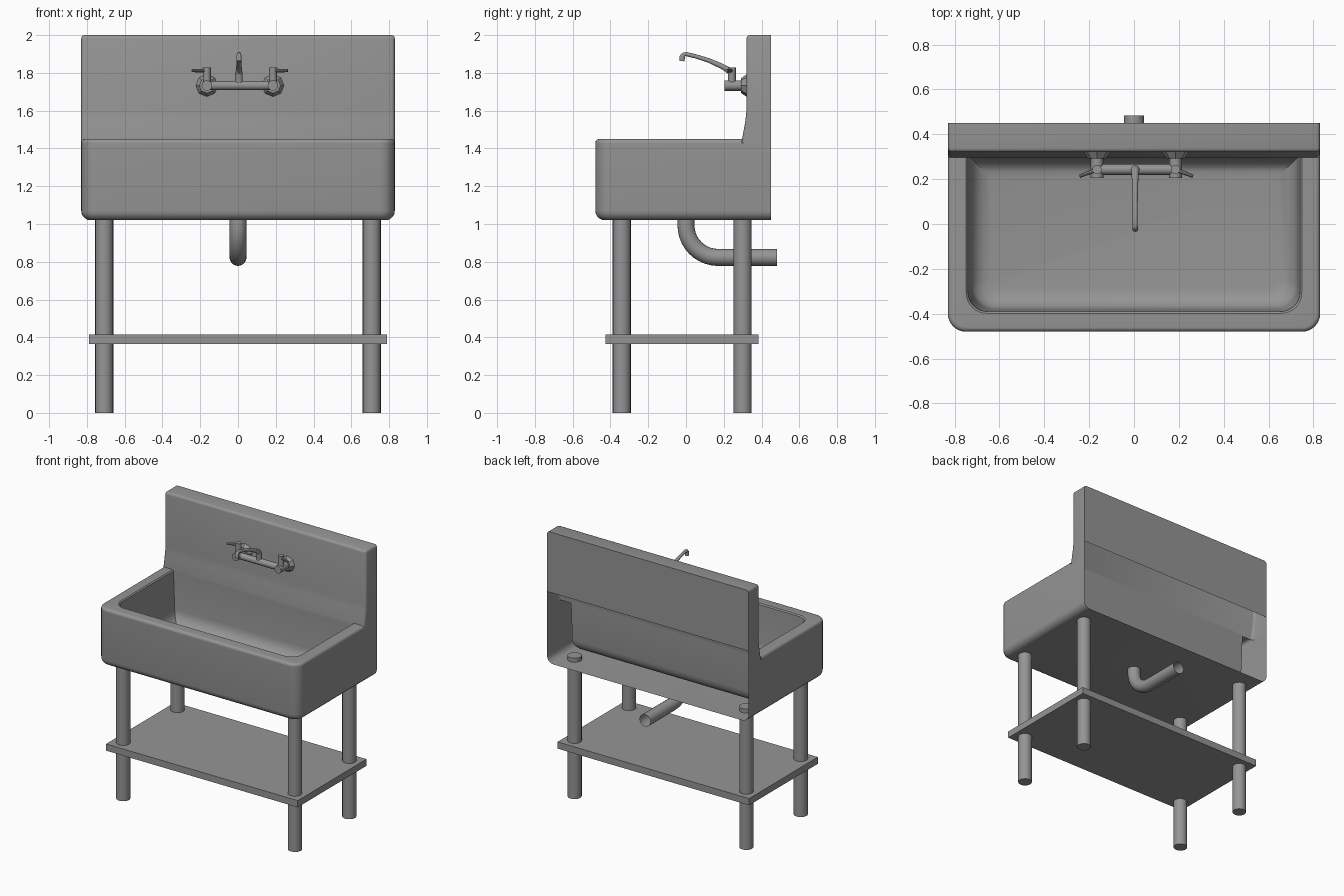
import bpy, bmesh, math
from mathutils import Vector

if "Cube" in bpy.data.objects:
    bpy.data.objects.remove(bpy.data.objects["Cube"])

grey = bpy.data.materials.new("plain_grey")
grey.diffuse_color = (0.3, 0.3, 0.3, 1)
grey.use_nodes = True
grey.node_tree.nodes["Principled BSDF"].inputs["Base Color"].default_value = grey.diffuse_color


def finish(name, bm, angle=35):
    me = bpy.data.meshes.new(name)
    bm.to_mesh(me)
    bm.free()
    me.materials.append(grey)
    ob = bpy.data.objects.new(name, me)
    bpy.context.collection.objects.link(ob)
    bpy.ops.object.select_all(action='DESELECT')
    ob.select_set(True)
    bpy.context.view_layer.objects.active = ob
    bpy.ops.object.shade_smooth_by_angle(angle=math.radians(angle))
    return ob


def rod(name, a, b, r1, r2=None, sides=20):
    """Cylinder or cone from point a to point b."""
    a, b = Vector(a), Vector(b)
    bm = bmesh.new()
    bmesh.ops.create_cone(bm, cap_ends=True, segments=sides, radius1=r1,
                          radius2=r1 if r2 is None else r2, depth=(b - a).length)
    bmesh.ops.rotate(bm, verts=bm.verts,
                     matrix=(b - a).to_track_quat('Z', 'Y').to_matrix())
    bmesh.ops.translate(bm, verts=bm.verts, vec=(a + b) / 2)
    return finish(name, bm)


def tube(name, pts, radii, caps, sides=20):
    """Tube swept along a path in the yz plane; pts are (x, y, z)."""
    pts = [Vector(p) for p in pts]
    bm = bmesh.new()
    rings = []
    for i, p in enumerate(pts):
        t = (pts[min(i + 1, len(pts) - 1)] - pts[max(i - 1, 0)]).normalized()
        u = Vector((1, 0, 0))
        v = t.cross(u)
        angs = [2 * math.pi * k / sides for k in range(sides)]
        rings.append([bm.verts.new(p + radii[i] * (u * math.cos(a) + v * math.sin(a)))
                      for a in angs])
    for a, b in zip(rings, rings[1:]):
        for k in range(sides):
            m = (k + 1) % sides
            bm.faces.new((a[k], a[m], b[m], b[k]))
    if caps:
        bm.faces.new(rings[0][::-1])
        bm.faces.new(rings[-1])
    return finish(name, bm)


HX, YF, SEG = 0.83, -0.48, 8


def u_loop(bm, inset, z, yb, r):
    """U-shaped outline, open at the back, with rounded front corners."""
    hx, yf = HX - inset, YF + inset
    pts = [(-hx, yb)]
    for cx, start in ((-hx + r, math.pi), (hx - r, 1.5 * math.pi)):
        for k in range(SEG + 1):
            a = start + k / SEG * math.pi / 2
            pts.append((cx + r * math.cos(a), yf + r + r * math.sin(a)))
    pts.append((hx, yb))
    return [bm.verts.new((x, y, z)) for x, y in pts]


def loft(bm, a, b, closed=False):
    n = len(a)
    for i in range(n if closed else n - 1):
        j = (i + 1) % n
        bm.faces.new((a[i], a[j], b[j], b[i]))


quarter = [k / 5 * math.pi / 2 for k in range(6)]

# outer skin of the sink, open at the back
bm = bmesh.new()
R = 0.05
loops = [u_loop(bm, R * (1 - math.sin(a)), 1.02 + R * (1 - math.cos(a)), 0.45,
                0.08 - R * (1 - math.sin(a))) for a in quarter]
loops.append(u_loop(bm, 0, 1.43, 0.45, 0.08))
for a, b in zip(loops, loops[1:]):
    loft(bm, a, b)
bm.faces.new(loops[0][::-1])
finish("sink_outer_skin", bm)

# rim and basin bowl
bm = bmesh.new()
YB = 0.297
rim = [u_loop(bm, 0.02 * (1 - math.cos(a)), 1.43 + 0.02 * math.sin(a), YB,
              0.08 - 0.02 * (1 - math.cos(a))) for a in quarter]
rim.append(u_loop(bm, 0.082, 1.45, YB, 0.09))
rim.append(u_loop(bm, 0.09, 1.442, YB, 0.085))
for a, b in zip(rim, rim[1:]):
    loft(bm, a, b)
F = 0.09
bowl = [rim[-1]]
for a in quarter:
    d = F * (1 - math.cos(a))
    bowl.append(u_loop(bm, 0.1 + d, 1.07 + F * (1 - math.sin(a)), YB - d, 0.11 - d * 0.6))
for a, b in zip(bowl, bowl[1:]):
    loft(bm, a, b, closed=True)
bm.faces.new(bowl[-1])
finish("basin_bowl", bm)

# backsplash: hollow, open underneath and at the lower back
bm = bmesh.new()
prof = [(0.45, 1.55), (0.45, 2.0), (0.32, 2.0), (0.32, 1.6),
        (0.315, 1.55), (0.297, 1.45), (0.297, 1.43)]
left, right = [[bm.verts.new((s * HX, y, z)) for y, z in prof] for s in (-1, 1)]
for i in range(len(prof) - 1):
    bm.faces.new((left[i], right[i], right[i + 1], left[i + 1]))
low = [bm.verts.new((s * HX, 0.45, 1.43)) for s in (-1, 1)]
bm.faces.new(left + [low[0]])
bm.faces.new((right + [low[1]])[::-1])
bm.normal_update()
bmesh.ops.recalc_face_normals(bm, faces=bm.faces)
if sum(f.normal.z * f.calc_area() for f in bm.faces if f.normal.z > 0.9 or f.normal.z < -0.9) < 0:
    bmesh.ops.reverse_faces(bm, faces=bm.faces)


def is_outline(e):
    a, b = (v.co for v in e.verts)
    if len(e.link_faces) < 2:
        return False
    front = max(a.y, b.y) < 0.33
    side = abs(a.x - b.x) < 1e-5
    top = min(a.z, b.z) > 1.99
    return (front and (side or top)) or (side and top)


bmesh.ops.bevel(bm, geom=[e for e in bm.edges if is_outline(e)], offset=0.018,
                segments=3, profile=0.5, affect='EDGES', clamp_overlap=True)
finish("backsplash", bm)

# legs
for sx, side in ((-1, "left"), (1, "right")):
    for y, end in ((-0.34, "front"), (0.30, "rear")):
        rod(f"{end}_{side}_leg", (sx * 0.708, y, 0), (sx * 0.708, y, 1.05), 0.048)

# lower shelf
bm = bmesh.new()
bmesh.ops.create_cube(bm, size=1)
bmesh.ops.scale(bm, verts=bm.verts, vec=(1.58, 0.81, 0.05))
bmesh.ops.translate(bm, verts=bm.verts, vec=(0, -0.02, 0.39))
finish("shelf", bm)

# drain pipe, open at the far end
B = 0.17
path = [(0, 0, 1.03)]
for k in range(11):
    a = k / 10 * math.pi / 2
    path.append((0, B * (1 - math.cos(a)), 0.823 + B * (1 - math.sin(a))))
path.append((0, 0.483, 0.823))
tube("drain_pipe", path, [0.045] * len(path), caps=False)

# wall-mounted tap
TY, TZ, CX = 0.243, 1.733, 0.01
rod("tap_bar", (CX - 0.175, TY, TZ), (CX + 0.175, TY, TZ), 0.024, sides=16)
for s, side in ((-1, "left"), (1, "right")):
    x = CX + s * 0.175
    rod(f"{side}_wall_flange", (x, 0.322, TZ), (x, 0.292, TZ), 0.06, 0.04, sides=8)
    rod(f"{side}_inlet", (x, 0.205, TZ), (x, 0.31, TZ), 0.028, sides=12)
    rod(f"{side}_valve_stem", (x, TY, TZ), (x, TY, 1.828), 0.021, sides=12)
    rod(f"{side}_lever", (x, TY, 1.812), (x + s * 0.078, 0.213, 1.812), 0.011, 0.008, sides=10)

# spout
spout = [(0.243, 1.74), (0.243, 1.79), (0.232, 1.81), (0.19, 1.835), (0.12, 1.866),
         (0.05, 1.888), (0.0, 1.9), (-0.014, 1.896), (-0.02, 1.885), (-0.021, 1.862)]
tube("spout", [(0.005, y, z) for y, z in spout],
     [0.02, 0.02, 0.017, 0.014, 0.012, 0.011, 0.011, 0.012, 0.014, 0.014],
     caps=True, sides=12)
